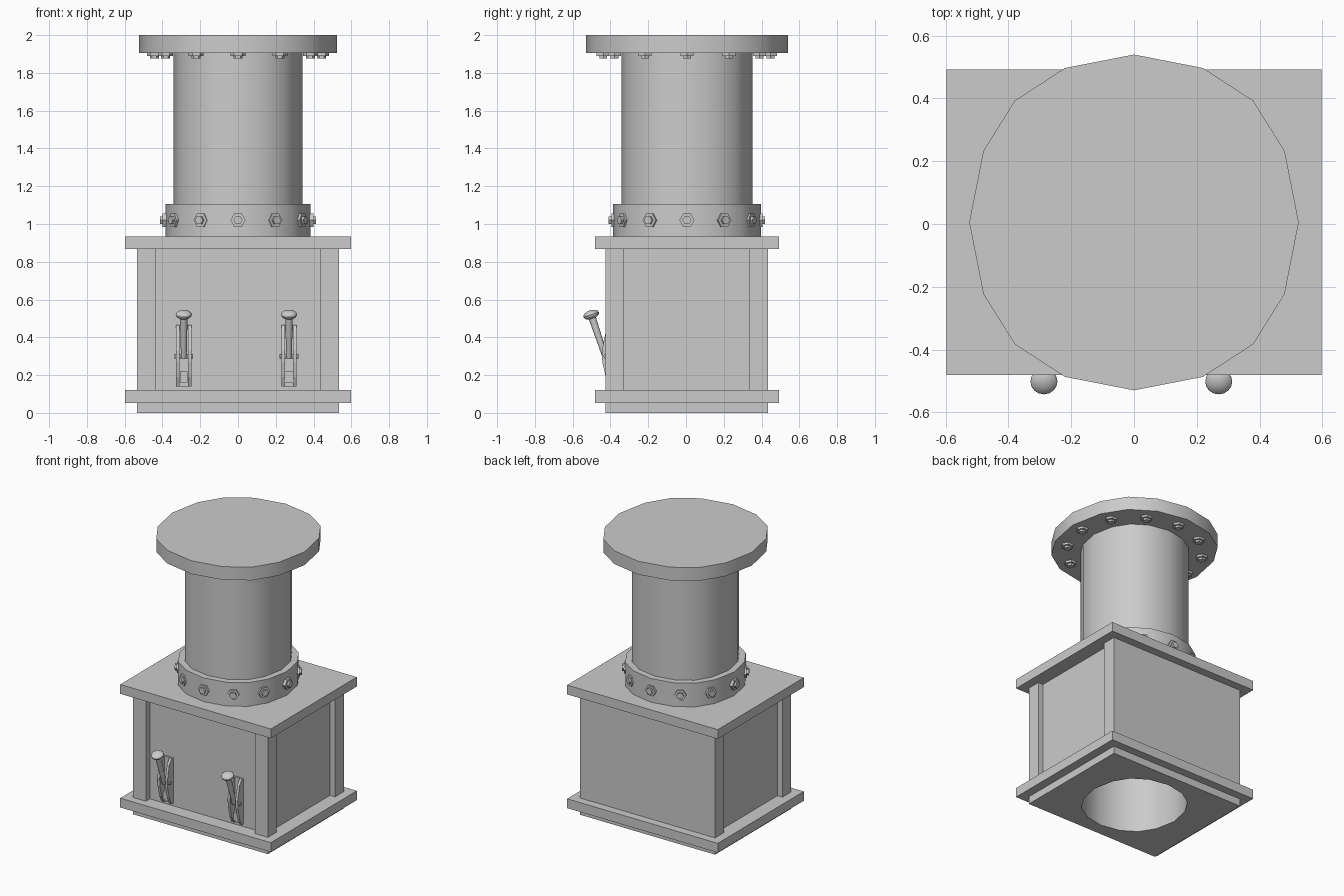
import bpy
import bmesh
from math import cos, sin, pi, atan2
from mathutils import Matrix, Vector

cube = bpy.data.objects.get("Cube")
if cube:
    bpy.data.objects.remove(cube, do_unlink=True)

CY = 0.005  # shared centre line of the housing and pipe

metal = bpy.data.materials.new("grey metal")
metal.use_nodes = True
GREY = (0.6, 0.6, 0.6, 1)
metal.diffuse_color = GREY
metal.node_tree.nodes["Principled BSDF"].inputs["Base Color"].default_value = GREY


def finish(name, bm, smooth=False):
    bmesh.ops.recalc_face_normals(bm, faces=bm.faces)
    mesh = bpy.data.meshes.new(name)
    bm.to_mesh(mesh)
    bm.free()
    mesh.materials.append(metal)
    obj = bpy.data.objects.new(name, mesh)
    bpy.context.collection.objects.link(obj)
    if smooth:
        bpy.ops.object.select_all(action='DESELECT')
        obj.select_set(True)
        bpy.context.view_layer.objects.active = obj
        bpy.ops.object.shade_smooth_by_angle(angle=pi / 6)
    return obj


def add_box(bm, x, y, z):
    size = [b - a for a, b in (x, y, z)]
    mid = [(a + b) / 2 for a, b in (x, y, z)]
    bmesh.ops.create_cube(bm, size=1, matrix=Matrix.Translation(mid) @ Matrix.Diagonal((*size, 1)))


def box(name, x, y, z):
    bm = bmesh.new()
    add_box(bm, x, y, z)
    return finish(name, bm)


# Slightly uneven sixteen-sided outline shared by the flange, pipe and collar
quarter = [(0.525, 0), (0.48, 0.228), (0.38, 0.388), (0.22, 0.492), (0, 0.535)]
half = quarter + [(-x, y) for x, y in quarter[-2::-1]]
outline = half + [(x, -y) for x, y in half[-2:0:-1]]


def round_part(name, scale, z0, z1, inner=None):
    bm = bmesh.new()

    def ring(s, z):
        return [bm.verts.new((x * s, y * s + CY, z)) for x, y in outline]

    loops = [ring(scale, z0), ring(scale, z1)]
    if inner:
        loops += [ring(inner, z1), ring(inner, z0)]
        loops.append(loops[0])
    else:
        bm.faces.new(loops[0])
        bm.faces.new(loops[1])
    n = len(outline)
    for a, b in zip(loops, loops[1:]):
        for i in range(n):
            j = (i + 1) % n
            bm.faces.new((a[i], a[j], b[j], b[i]))
    return finish(name, bm, smooth=True)


# Pipe, collar and top flange
round_part("pipe", 0.65, 0.0, 1.91, inner=0.637)
round_part("collar", 0.733, 0.93, 1.105, inner=0.645)
round_part("top_flange", 1.0, 1.905, 2.0)

# Housing slabs with a bore for the pipe
bore = round_part("bore_cutter", 0.645, -0.2, 1.5)
bore.hide_render = True
bore.hide_viewport = True
slabs = [
    box("base_slab", (-0.535, 0.535), (-0.425, 0.435), (0, 0.06)),
    box("lower_plate", (-0.597, 0.597), (-0.481, 0.493), (0.053, 0.12)),
    box("upper_plate", (-0.597, 0.597), (-0.481, 0.493), (0.868, 0.935)),
]
for slab in slabs:
    cut = slab.modifiers.new("bore", 'BOOLEAN')
    cut.operation = 'DIFFERENCE'
    cut.solver = 'EXACT'
    cut.object = bore

# Corner posts and recessed wall panels
WALL = (0.11, 0.875)
for side, sx in (("left", 1), ("right", -1)):
    px = sorted((sx * 0.433, sx * 0.535))
    box("front_post_" + side, px, (-0.425, -0.33), WALL)
    box("back_post_" + side, px, (0.335, 0.435), WALL)
    box("side_panel_" + side, sorted((sx * 0.47, sx * 0.495)), (-0.34, 0.345), WALL)
box("front_panel", (-0.44, 0.44), (-0.38, -0.36), WALL)
box("back_panel", (-0.44, 0.44), (0.41, 0.435), WALL)


# Hexagonal bolts: a head with a smaller hexagonal stud end
def add_bolt(bm, position, direction):
    turn = direction.to_track_quat('Z', 'Y').to_matrix().to_4x4()
    for radius, low, high in ((0.04, -0.02, 0.014), (0.024, 0, 0.028)):
        place = Matrix.Translation(position) @ turn @ Matrix.Translation((0, 0, (low + high) / 2))
        bmesh.ops.create_cone(bm, cap_ends=True, segments=6, radius1=radius, radius2=radius,
                              depth=high - low, matrix=place @ Matrix.Rotation(pi / 2, 4, 'Z'))


collar_bolts, flange_bolts = bmesh.new(), bmesh.new()
for i in range(12):
    a = i * pi / 6
    out = Vector((cos(a), sin(a), 0))
    add_bolt(collar_bolts, out * 0.386 + Vector((0, CY, 1.02)), out)
    add_bolt(flange_bolts, out * 0.443 + Vector((0, CY, 1.904)), Vector((0, 0, -1)))
finish("collar_bolts", collar_bolts)
finish("flange_bolts", flange_bolts)

# Levers on the front, each in a curved bracket
cheek = [(-0.37, 0.14), (-0.40, 0.14), (-0.425, 0.19), (-0.443, 0.27), (-0.446, 0.33),
         (-0.425, 0.43), (-0.40, 0.465), (-0.37, 0.465)]
pivot = Vector((0, -0.425, 0.29))
tip = Vector((0, -0.502, 0.52))
axis = (tip - pivot).normalized()
tilt = axis.to_track_quat('Z', 'Y').to_matrix().to_4x4()

for side, cx in (("left", 0.27), ("right", -0.287)):
    bm = bmesh.new()
    for x0, x1 in ((-0.04, -0.022), (0.022, 0.04)):
        face = bm.faces.new([bm.verts.new((cx + x0, y, z)) for y, z in cheek])
        moved = bmesh.ops.extrude_face_region(bm, geom=[face])["geom"]
        bmesh.ops.translate(bm, vec=(x1 - x0, 0, 0),
                            verts=[v for v in moved if isinstance(v, bmesh.types.BMVert)])
    add_box(bm, (cx - 0.03, cx + 0.03), (-0.39, -0.37), (0.14, 0.465))
    add_box(bm, (cx - 0.02, cx + 0.02), (-0.41, -0.37), (0.16, 0.22))
    bmesh.ops.create_cone(bm, cap_ends=True, segments=8, radius1=0.012, radius2=0.012, depth=0.1,
                          matrix=Matrix.Translation((cx, pivot.y, 0.3)) @ Matrix.Rotation(pi / 2, 4, 'Y'))
    finish("lever_bracket_" + side, bm)

    bm = bmesh.new()
    shift = Matrix.Translation((cx, 0, 0))
    bmesh.ops.create_cone(bm, cap_ends=True, segments=12, radius1=0.015, radius2=0.02,
                          depth=(tip - pivot).length,
                          matrix=shift @ Matrix.Translation((pivot + tip) / 2) @ tilt)
    bmesh.ops.create_uvsphere(bm, u_segments=16, v_segments=8, radius=0.043,
                              matrix=shift @ Matrix.Translation(tip) @ tilt
                              @ Matrix.Diagonal((1, 1, 0.55, 1)))
    finish("lever_" + side, bm, smooth=True)
